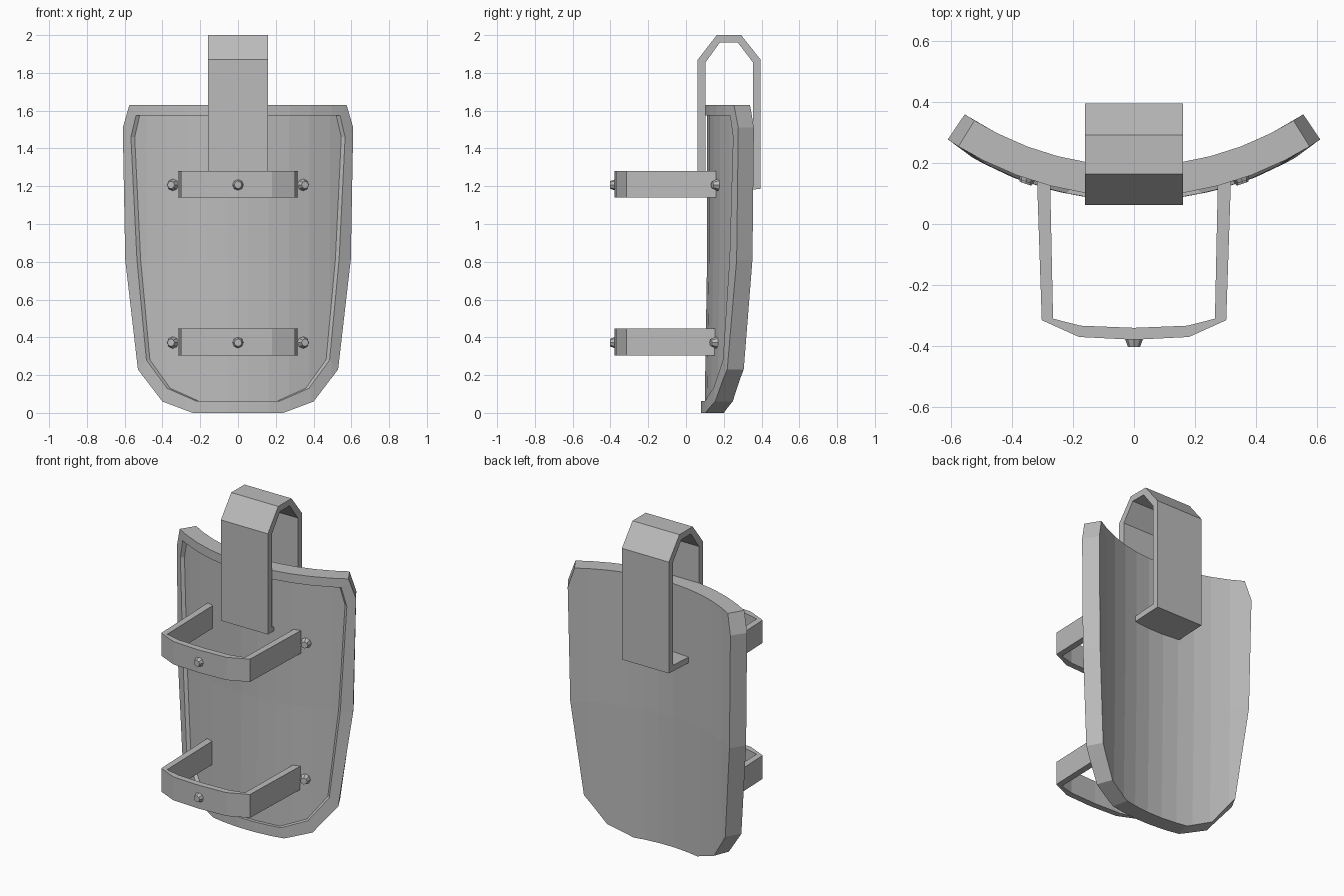
import bpy, bmesh, math
from mathutils import Vector

if "Cube" in bpy.data.objects:
    bpy.data.objects.remove(bpy.data.objects["Cube"])

grey = bpy.data.materials.new("plain grey")
grey.diffuse_color = (0.5, 0.5, 0.5, 1)
grey.use_nodes = True
grey.node_tree.nodes["Principled BSDF"].inputs["Base Color"].default_value = grey.diffuse_color

RADIUS, CENTRE_Y = 1.09, 1.18      # curvature of the guard plate
THICK, RECESS = 0.10, 0.02


def finish(name, bm):
    bmesh.ops.recalc_face_normals(bm, faces=bm.faces[:])
    mesh = bpy.data.meshes.new(name)
    bm.to_mesh(mesh)
    bm.free()
    mesh.materials.append(grey)
    obj = bpy.data.objects.new(name, mesh)
    bpy.context.collection.objects.link(obj)
    return obj


def bend(u, depth, z):
    """Wrap flat coordinates round the vertical cylinder of the plate."""
    a = math.asin(u / RADIUS)
    r = RADIUS - depth
    y = CENTRE_Y - r * math.cos(a) - 0.013 * max(0, 1 - z / 0.81)
    return Vector((r * math.sin(a), y, z))


def mirrored(half):
    return half + [(-x, z) for x, z in reversed(half)]


def bridge(bm, a, b):
    for i in range(len(a)):
        j = (i + 1) % len(a)
        bm.faces.new((a[i], a[j], b[j], b[i]))


def strip(name, outer, inner, lo, hi, place):
    """Thick folded strap: outer and inner profile swept from lo to hi."""
    bm = bmesh.new()
    rows = []
    for o, i in zip(outer, inner):
        rows.append([bm.verts.new(place(p, w)) for p, w in
                     ((o, lo), (o, hi), (i, hi), (i, lo))])
    for a, b in zip(rows, rows[1:]):
        bridge(bm, a, b)
    bm.faces.new(rows[0])
    bm.faces.new(rows[-1])
    return finish(name, bm)


def bolt(name, base, direction):
    """Tapered faceted bolt head."""
    bm = bmesh.new()
    bmesh.ops.create_cone(bm, cap_ends=True, segments=8, radius1=0.033,
                          radius2=0.02, depth=0.035)
    obj = finish(name, bm)
    obj.rotation_euler = direction.to_track_quat('Z', 'Y').to_euler()
    obj.location = base + direction * 0.0125
    return obj


# Guard plate: raised rim, recessed front panel, curved back
outer = mirrored([(0.24, 0.0), (0.40, 0.06), (0.53, 0.23),
                  (0.597, 0.81), (0.61, 1.51), (0.575, 1.63)])
inner = mirrored([(0.22, 0.062), (0.375, 0.13), (0.485, 0.28),
                  (0.535, 0.81), (0.567, 1.46), (0.54, 1.575)])
floor = [(x - math.copysign(0.01, x), z) for x, z in inner]
bm = bmesh.new()
rim, lip, panel, back = [[bm.verts.new((x, d, z)) for x, z in loop]
                         for loop, d in ((outer, 0), (inner, 0),
                                         (floor, RECESS), (outer, THICK))]
bridge(bm, rim, lip)
bridge(bm, lip, panel)
bridge(bm, rim, back)
bm.faces.new(panel)
bm.faces.new(back)
cuts = [(Vector((i * 0.11 - 0.495, 0, 0)), Vector((1, 0, 0))) for i in range(10)]
cuts += [(Vector((0, 0, 0.81)), Vector((0, 0, 1)))]
for co, no in cuts:
    bmesh.ops.bisect_plane(bm, geom=bm.verts[:] + bm.edges[:] + bm.faces[:],
                           plane_co=co, plane_no=no)
for v in bm.verts:
    v.co = bend(*v.co)
finish("guard_plate", bm)

# Hook strap folded over the top edge, with a ledge back to the plate
strip("hook_strap",
      [(0.12, 1.25), (0.062, 1.25), (0.062, 1.87), (0.163, 2.0),
       (0.292, 2.0), (0.395, 1.87), (0.395, 1.185), (0.17, 1.175)],
      [(0.12, 1.275), (0.103, 1.28), (0.103, 1.855), (0.18, 1.962),
       (0.273, 1.962), (0.355, 1.855), (0.355, 1.22), (0.17, 1.21)],
      -0.16, 0.16, lambda p, w: (w, p[0], p[1]))

# Two front bands, each with three bolts
half_out = [(0.318, 0.16), (0.302, -0.315), (0.18, -0.37)]
half_in = [(0.275, 0.16), (0.265, -0.31), (0.175, -0.333)]


def arch(half, mid):
    return half + [(0, mid)] + [(-x, y) for x, y in reversed(half)]


for label, lo, hi in (("upper", 1.14, 1.28), ("lower", 0.303, 0.447)):
    strip(label + "_band", arch(half_out, -0.379), arch(half_in, -0.34),
          lo, hi, lambda p, w: (p[0], p[1], w))
    z = (lo + hi) / 2 - 0.003
    bolt(label + "_front_bolt", Vector((0, -0.372, z)), Vector((0, -1, 0)))
    for side, s in (("left", -1), ("right", 1)):
        base = bend(s * 0.352, RECESS, z)
        out = bend(s * 0.352, 0, z) - base
        bolt(f"{label}_{side}_bolt", base, out.normalized())
